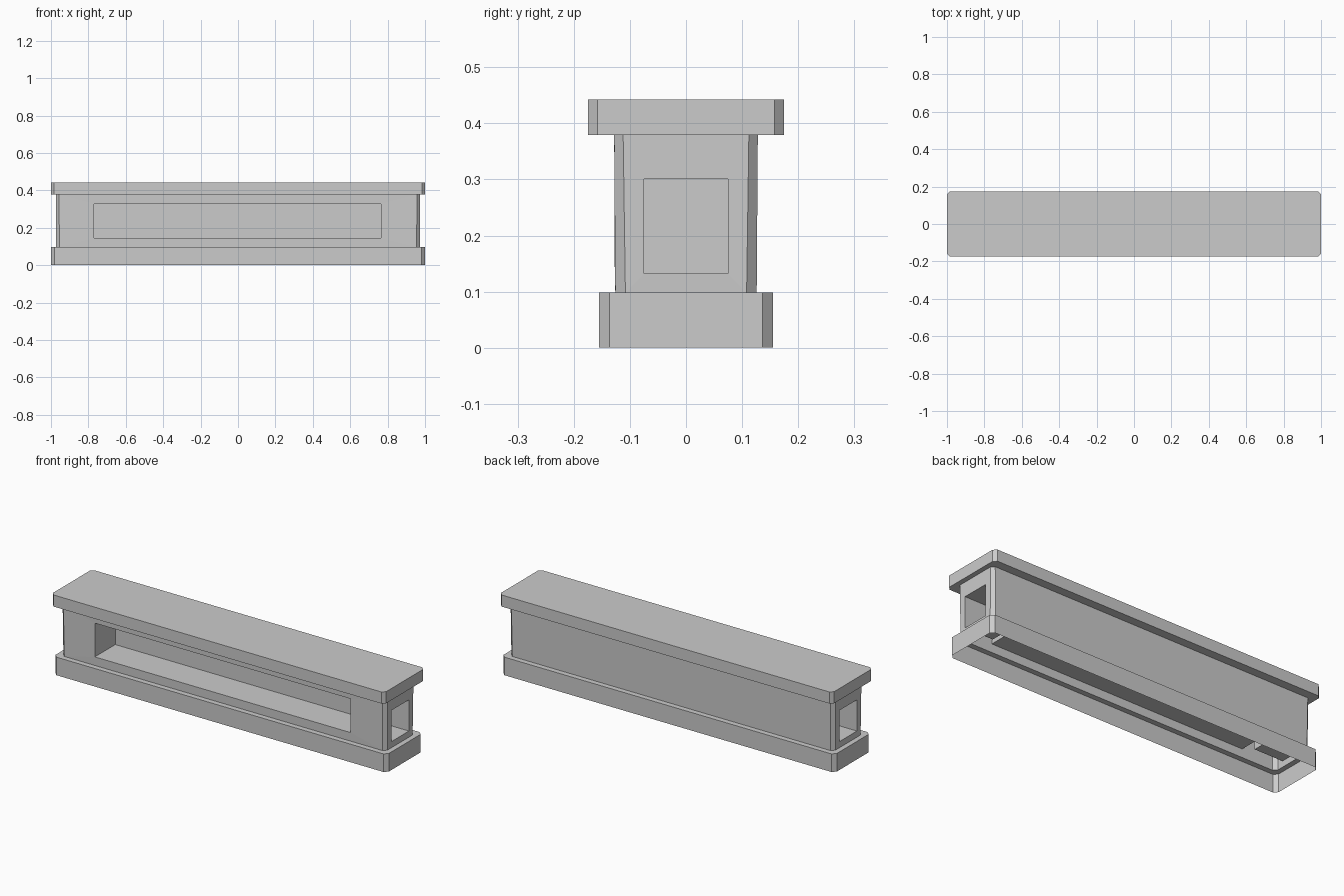
import bpy, bmesh
from mathutils import Vector

if "Cube" in bpy.data.objects:
    bpy.data.objects.remove(bpy.data.objects["Cube"])


def ring(bm, x, y, c, z):
    """Rectangle with chamfered corners, counter-clockwise, front edge first."""
    pts = [(-x + c, -y), (x - c, -y), (x, -y + c), (x, y - c),
           (x - c, y), (-x + c, y), (-x, y - c), (-x, -y + c)]
    return [bm.verts.new((px, py, z)) for px, py in pts]


def loft(bm, loops, skip=()):
    for a, b in zip(loops, loops[1:]):
        for i in range(8):
            if i not in skip:
                j = (i + 1) % 8
                bm.faces.new((a[i], a[j], b[j], b[i]))


def niche(bm, outer, hole, push):
    """Frame around a rectangular opening, with a closed pocket behind it."""
    rim = [bm.verts.new(p) for p in hole]
    back = [bm.verts.new(Vector(p) + Vector(push)) for p in hole]
    for i in range(4):
        j = (i + 1) % 4
        bm.faces.new((outer[i], outer[j], rim[j], rim[i]))
        bm.faces.new((rim[i], rim[j], back[j], back[i]))
    bm.faces.new(back)


def finish(bm, name):
    mesh = bpy.data.meshes.new(name)
    bm.to_mesh(mesh)
    bm.free()
    bpy.context.collection.objects.link(bpy.data.objects.new(name, mesh))


# Plinth: open-bottomed skirt with a ledge in to the body
bm = bmesh.new()
loft(bm, [ring(bm, 1, 0.155, 0.019, 0), ring(bm, 1, 0.155, 0.019, 0.098),
          ring(bm, 0.972, 0.126, 0.018, 0.098)])
finish(bm, "plinth")

# Body: slightly flared walls with a long front niche and a niche at each end
bm = bmesh.new()
lo = ring(bm, 0.972, 0.126, 0.018, 0.098)
hi = ring(bm, 0.974, 0.128, 0.016, 0.379)
loft(bm, [lo, hi], skip=(0, 2, 6))
niche(bm, (lo[0], lo[1], hi[1], hi[0]),
      [(x, -0.127, z) for x, z in ((-0.77, 0.145), (0.765, 0.145), (0.765, 0.328), (-0.77, 0.328))],
      (0, 0.175, 0))
for s, i in ((1, 2), (-1, 6)):
    niche(bm, (lo[i], lo[i + 1], hi[i + 1], hi[i]),
          [(s * 0.973, s * y, z) for y, z in ((-0.075, 0.132), (0.075, 0.132), (0.075, 0.301), (-0.075, 0.301))],
          (-s * 0.17, 0, 0))
finish(bm, "body")

# Top slab: overhanging chamfered cap
bm = bmesh.new()
inner = ring(bm, 0.974, 0.128, 0.016, 0.379)
top = ring(bm, 1, 0.175, 0.017, 0.442)
loft(bm, [inner, ring(bm, 1, 0.175, 0.017, 0.379), top])
bm.faces.new(top)
finish(bm, "top_slab")
